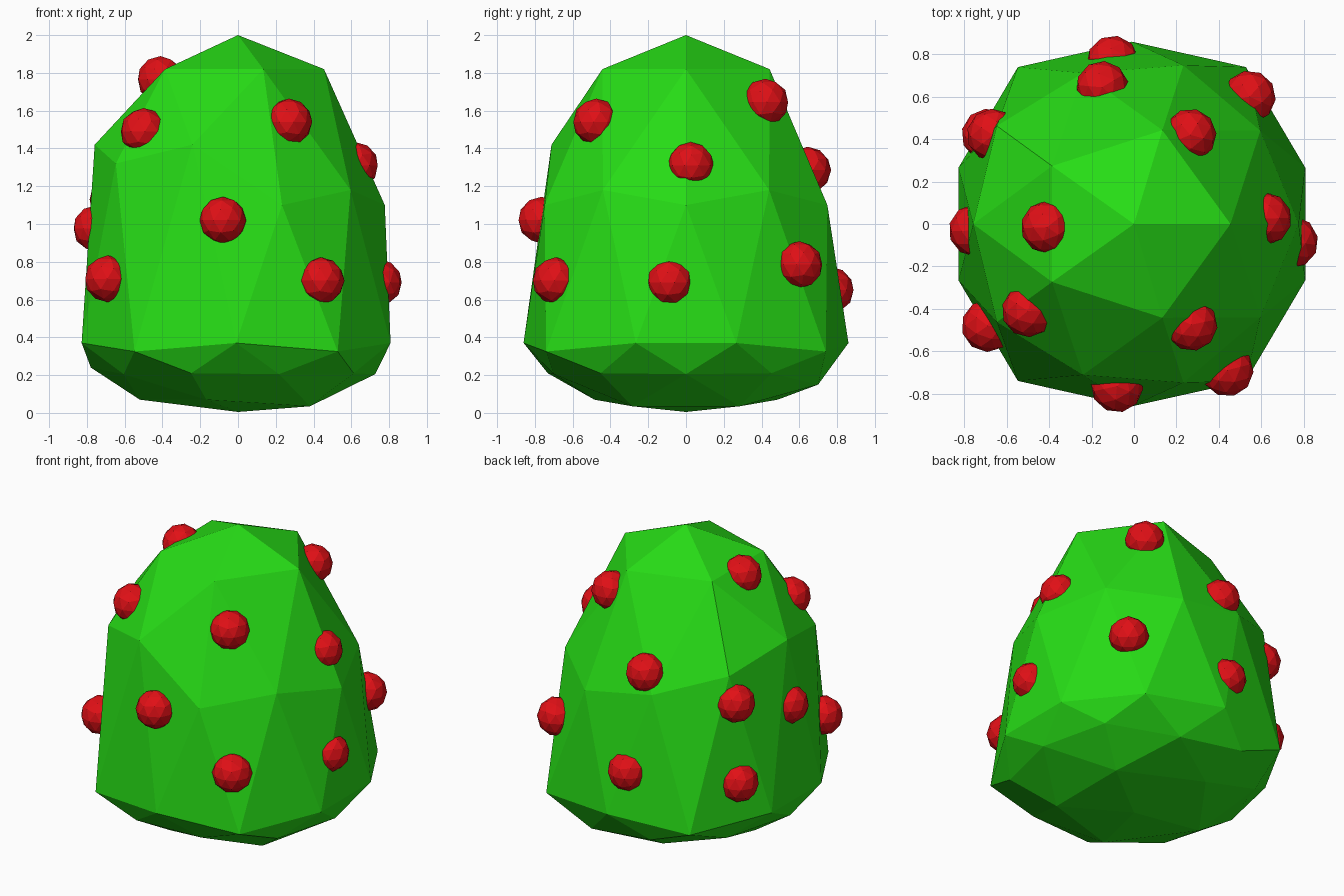
import bpy, bmesh, math


def material(name, color):
    m = bpy.data.materials.new(name)
    m.diffuse_color = (*color, 1)
    return m


def finish(bm, name, mat):
    me = bpy.data.meshes.new(name)
    bm.to_mesh(me)
    bm.free()
    ob = bpy.data.objects.new(name, me)
    bpy.context.collection.objects.link(ob)
    me.materials.append(mat)
    return ob


green = material("leaf_green", (0.02, 0.72, 0.008))
red = material("berry_red", (0.75, 0.005, 0.008))

# Bush: low-poly sphere remapped ring by ring: (sphere height, new height, width scale)
RINGS = [(1.0, 2.0, 1), (0.851, 1.82, 0.885), (0.526, 1.18, 0.88), (0.447, 1.10, 0.88),
         (0.0, 0.37, 0.86), (-0.447, 0.21, 0.86), (-0.526, 0.205, 0.865),
         (-0.851, 0.07, 0.97), (-1.0, 0.005, 1)]

bm = bmesh.new()
bmesh.ops.create_icosphere(bm, subdivisions=2, radius=1)
for v in bm.verts:
    x, y, z = v.co
    _, h, s = min(RINGS, key=lambda r: abs(r[0] - z))
    # raised bulge on the front left shoulder
    if 0.4 < z < 0.5 and x < -0.5:
        h = 1.32
    if 0.5 < z < 0.6 and x < -0.2 and y < 0.1:
        h = 1.42
    # wider diagonal corners at the skirt
    if abs(z) < 0.1 and abs(abs(x) - 0.588) < 0.05:
        h, s = 0.325, 0.915
    # uneven underside
    if z < -0.8 and x > 0.3:
        h, s = 0.035, 0.92
    if -0.5 < z < -0.4 and x < -0.8:
        h = 0.24
    if -0.6 < z < -0.5 and x > 0.2 and y > 0.5:
        h = 0.15
    off = -0.01 if abs(z) < 0.99 else 0
    v.co = (x * s + off, y * s, h)
finish(bm, "bush", green)

# Berries half sunk into the bush
BERRIES = [(-0.08, -0.765, 1.02), (-0.41, -0.015, 1.765), (0.27, -0.475, 1.54),
           (-0.50, -0.41, 1.49), (0.44, -0.69, 0.70), (-0.69, -0.48, 0.71),
           (0.745, -0.085, 0.69), (0.62, 0.025, 1.31), (0.545, 0.60, 0.785),
           (0.265, 0.42, 1.645), (-0.15, 0.645, 1.285), (-0.10, 0.765, 0.65),
           (-0.75, -0.03, 0.975), (-0.665, 0.42, 1.13), (-0.69, 0.42, 0.60)]
for i, p in enumerate(BERRIES):
    bm = bmesh.new()
    bmesh.ops.create_icosphere(bm, subdivisions=2, radius=0.124)
    ob = finish(bm, f"berry_{i + 1}", red)
    ob.location = p
    ob.rotation_euler = (0, 0, math.atan2(p[1], p[0]))
